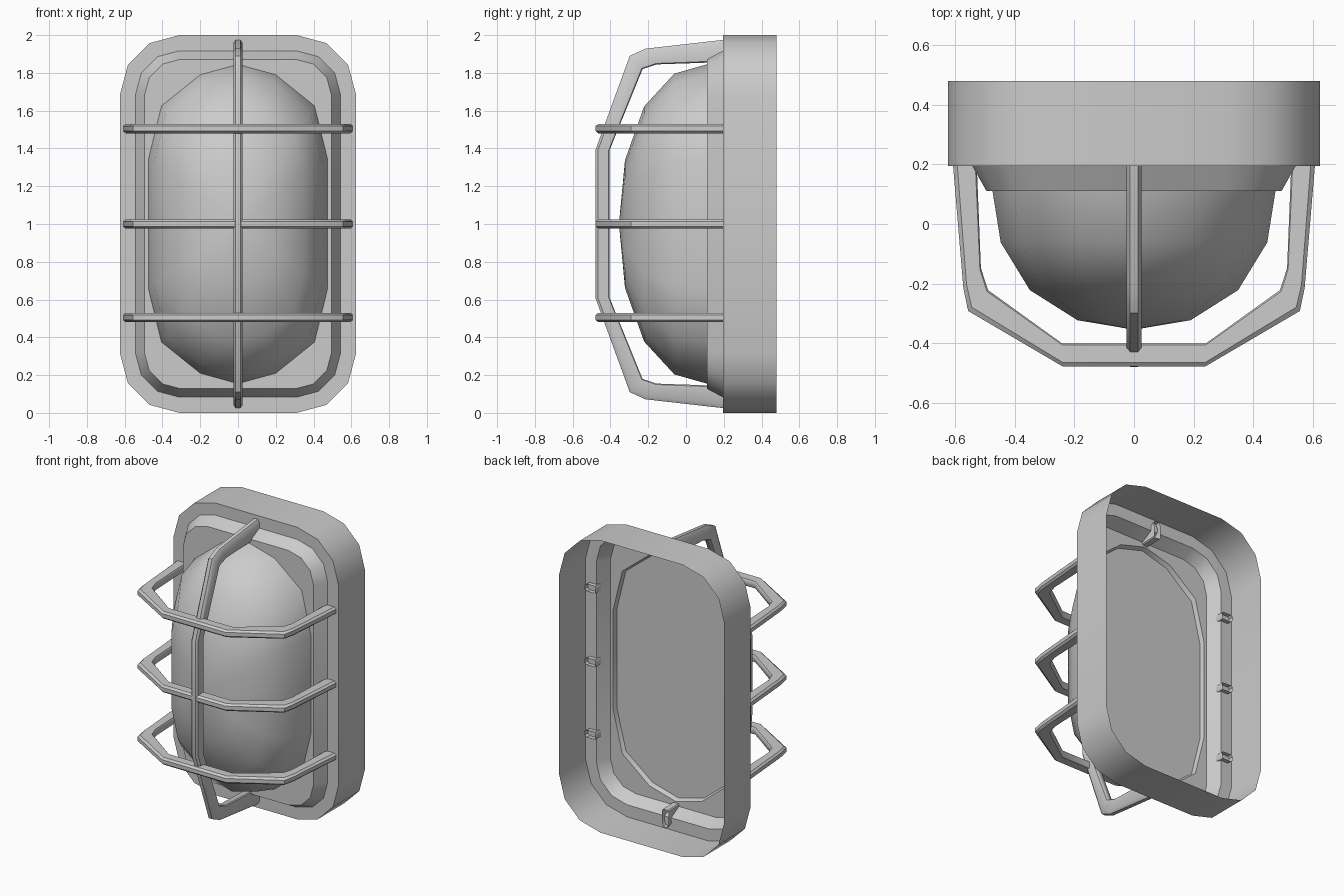
import bpy, bmesh, math

if "Cube" in bpy.data.objects:
    bpy.data.objects.remove(bpy.data.objects["Cube"])


def finish(name, bm, angle=35):
    bmesh.ops.recalc_face_normals(bm, faces=bm.faces[:])
    me = bpy.data.meshes.new(name)
    bm.to_mesh(me)
    bm.free()
    ob = bpy.data.objects.new(name, me)
    bpy.context.collection.objects.link(ob)
    bpy.ops.object.select_all(action='DESELECT')
    ob.select_set(True)
    bpy.context.view_layer.objects.active = ob
    bpy.ops.object.shade_smooth_by_angle(angle=math.radians(angle))
    return ob


def add_loop(bm, pts):
    return [bm.verts.new(p) for p in pts]


def bridge(bm, a, b):
    n = len(a)
    for i in range(n):
        j = (i + 1) % n
        bm.faces.new((a[i], a[j], b[j], b[i]))


def rounded_rect(w, h, r, y):
    # three segments per corner, centred on z = 1
    pts = []
    for k, (sx, sz) in enumerate([(1, 1), (-1, 1), (-1, -1), (1, -1)]):
        for s in range(4):
            a = math.radians(90 * k + 30 * s)
            pts.append((sx * (w - r) + r * math.cos(a), y,
                        1 + sz * (h - r) + r * math.sin(a)))
    return pts


# Oval outline of the glass, mirrored from one quarter
quarter = [(.475, 0), (.475, .34), (.405, .625), (.20, .79), (0, .845)]
half = quarter + [(-x, z) for x, z in quarter[-2::-1]]
outline = half + [(x, -z) for x, z in half[-2:0:-1]]


def oval(scale, y):
    return [(x * scale, y, 1 + z * scale) for x, z in outline]


# Housing: open-backed shell with flange, sloped collar and oval opening
bm = bmesh.new()
loops = [add_loop(bm, rounded_rect(*p)) for p in [
    (.625, 1.0, .315, .48), (.625, 1.0, .315, .195),
    (.543, .917, .233, .195), (.495, .872, .19, .11)]]
for a, b in zip(loops, loops[1:]):
    bridge(bm, a, b)
opening = add_loop(bm, oval(1, .11))
edges = []
for lp in (loops[-1], opening):
    for i, v in enumerate(lp):
        w = lp[(i + 1) % len(lp)]
        edges.append(bm.edges.get((v, w)) or bm.edges.new((v, w)))
bmesh.ops.triangle_fill(bm, edges=edges, use_beauty=True, normal=(0, -1, 0))
finish("housing", bm)

# Glass dome with a slightly recessed flat back
bm = bmesh.new()
rings = [add_loop(bm, oval(s, y)) for s, y in [
    (.985, .08), (1, .11), (.942, -.062), (.736, -.222), (.40, -.323)]]
for a, b in zip(rings, rings[1:]):
    bridge(bm, a, b)
bm.faces.new(rings[0])
tip = bm.verts.new((0, -.355, 1))
for i, v in enumerate(rings[-1]):
    bm.faces.new((v, rings[-1][(i + 1) % 16], tip))
finish("glass_dome", bm, 50)


# Guard bars: stations of (outer, inner) points, chamfered on the outside
def guard_bar(name, stations, place):
    bm = bmesh.new()
    path = stations + [((-o[0], o[1]), (-i[0], i[1])) for o, i in stations[::-1]]
    sections = []
    for o, i in path:
        sec = []
        for t, w in [(0, -.018), (.06, -.024), (.82, -.025), (1, -.013),
                     (1, .013), (.82, .025), (.06, .024), (0, .018)]:
            u = i[0] + (o[0] - i[0]) * t
            y = i[1] + (o[1] - i[1]) * t
            sec.append(place(u, y, w))
        sections.append(add_loop(bm, sec))
    for a, b in zip(sections, sections[1:]):
        bridge(bm, a, b)
    finish(name, bm, 40)


cross = [((.61, .225), (.529, .225)), ((.573, -.215), (.514, -.148)),
         ((.557, -.292), (.49, -.222)), ((.24, -.478), (.24, -.402))]
upright = [((.978, .225), (.858, .225)), ((.928, -.215), (.845, -.155)),
           ((.89, -.298), (.82, -.23)), ((.39, -.48), (.39, -.405))]

for label, z in (("lower", .505), ("middle", 1.0), ("upper", 1.505)):
    guard_bar(label + "_cross_bar", cross, lambda u, y, w: (u, y, z + w))
guard_bar("upright_bar", upright, lambda u, y, w: (w, y, 1 + u))
